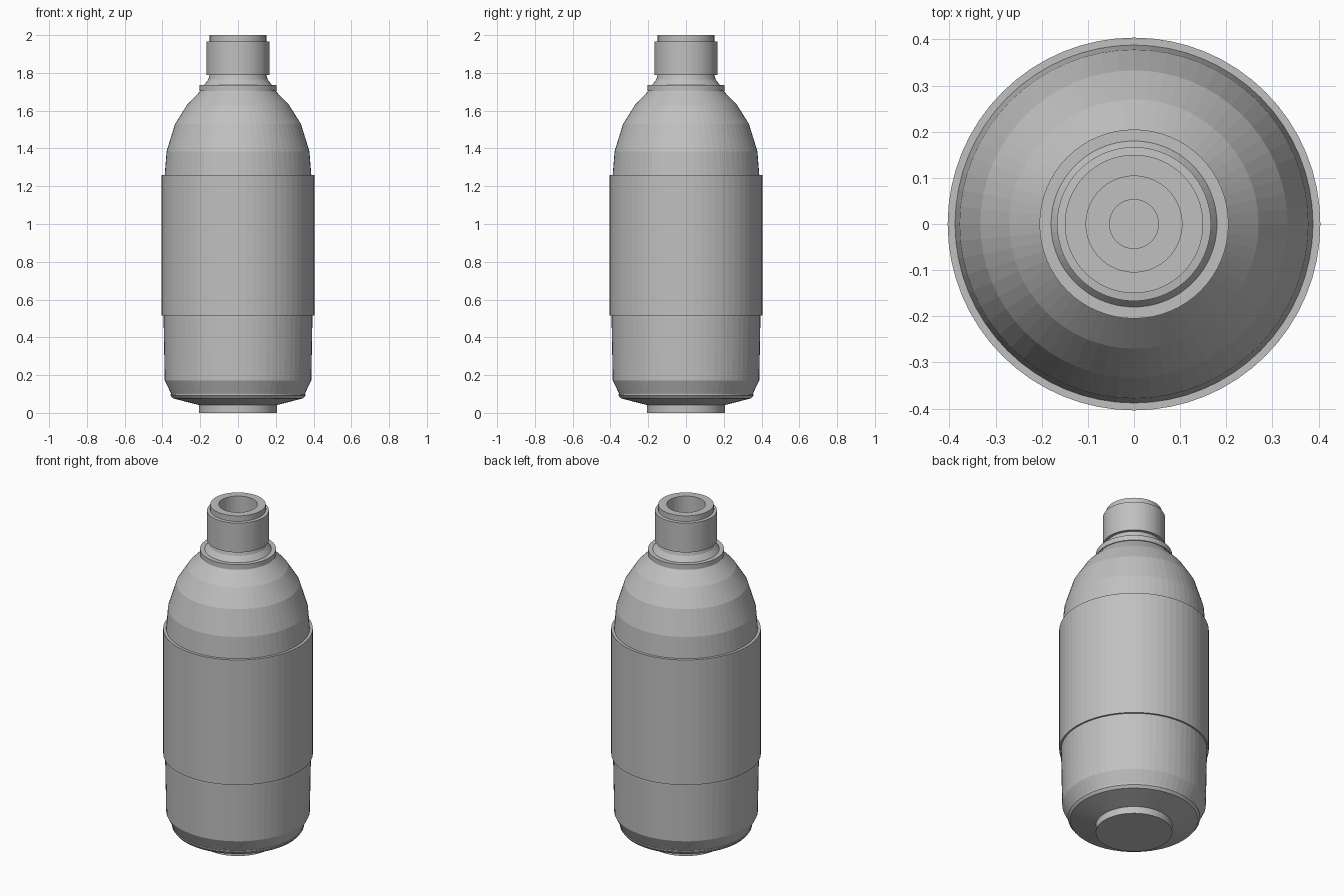
import bpy, bmesh, math

if "Cube" in bpy.data.objects:
    bpy.data.objects.remove(bpy.data.objects["Cube"])

SEGMENTS = 64


def material(name, rgb):
    m = bpy.data.materials.new(name)
    m.diffuse_color = (*rgb, 1.0)
    m.use_nodes = True
    m.node_tree.nodes["Principled BSDF"].inputs["Base Color"].default_value = m.diffuse_color
    return m


grey = material("light_grey", (0.53, 0.53, 0.53))


def lathe(name, profile, mat, closed=False):
    """Spin a (radius, height) profile round the z axis; radius 0 makes a pole."""
    bm = bmesh.new()
    rings = []
    for r, z in profile:
        if r == 0:
            rings.append([bm.verts.new((0, 0, z))] * SEGMENTS)
        else:
            angles = [2 * math.pi * i / SEGMENTS for i in range(SEGMENTS)]
            rings.append([bm.verts.new((r * math.cos(a), r * math.sin(a), z)) for a in angles])
    pairs = list(zip(rings, rings[1:]))
    if closed:
        pairs.append((rings[-1], rings[0]))
    for lo, hi in pairs:
        for i in range(SEGMENTS):
            j = (i + 1) % SEGMENTS
            bm.faces.new(dict.fromkeys((lo[i], lo[j], hi[j], hi[i])))
    bmesh.ops.recalc_face_normals(bm, faces=bm.faces)
    me = bpy.data.meshes.new(name)
    bm.to_mesh(me)
    bm.free()
    me.materials.append(mat)
    ob = bpy.data.objects.new(name, me)
    bpy.context.collection.objects.link(ob)
    return ob


# Bottle body: rounded bottom edge, near-straight sides, domed shoulder, neck
lathe("bottle_body", [
    (0, 0.08), (0.345, 0.08), (0.357, 0.108), (0.388, 0.172), (0.394, 0.50),
    (0.394, 1.0), (0.388, 1.26), (0.378, 1.385), (0.333, 1.53), (0.27, 1.63),
    (0.203, 1.70), (0.18, 1.735), (0.157, 1.765), (0.148, 1.80), (0, 1.80)], grey)

# Sloping underside and round foot
lathe("bottom_plate", [
    (0, 0.04), (0.20, 0.04), (0.345, 0.077), (0.357, 0.092), (0.357, 0.10), (0, 0.10)], grey)
lathe("foot", [(0, 0), (0.207, 0), (0.207, 0.045), (0, 0.045)], grey)

# Label sleeve wrapped round the middle
lathe("label_sleeve", [(0.39, 0.515), (0.404, 0.515), (0.404, 1.26), (0.385, 1.26)],
      grey, closed=True)

# Collar ring under the neck
lathe("neck_collar", [(0.17, 1.705), (0.205, 1.705), (0.205, 1.735), (0.17, 1.735)],
      grey, closed=True)

# Cap with stepped rim and a recessed mouth
lathe("cap", [
    (0, 1.79), (0.167, 1.79), (0.167, 1.965), (0.15, 1.967), (0.15, 2.0),
    (0.104, 2.0), (0.104, 1.86), (0.053, 1.86), (0.053, 1.84), (0, 1.84)], grey)
